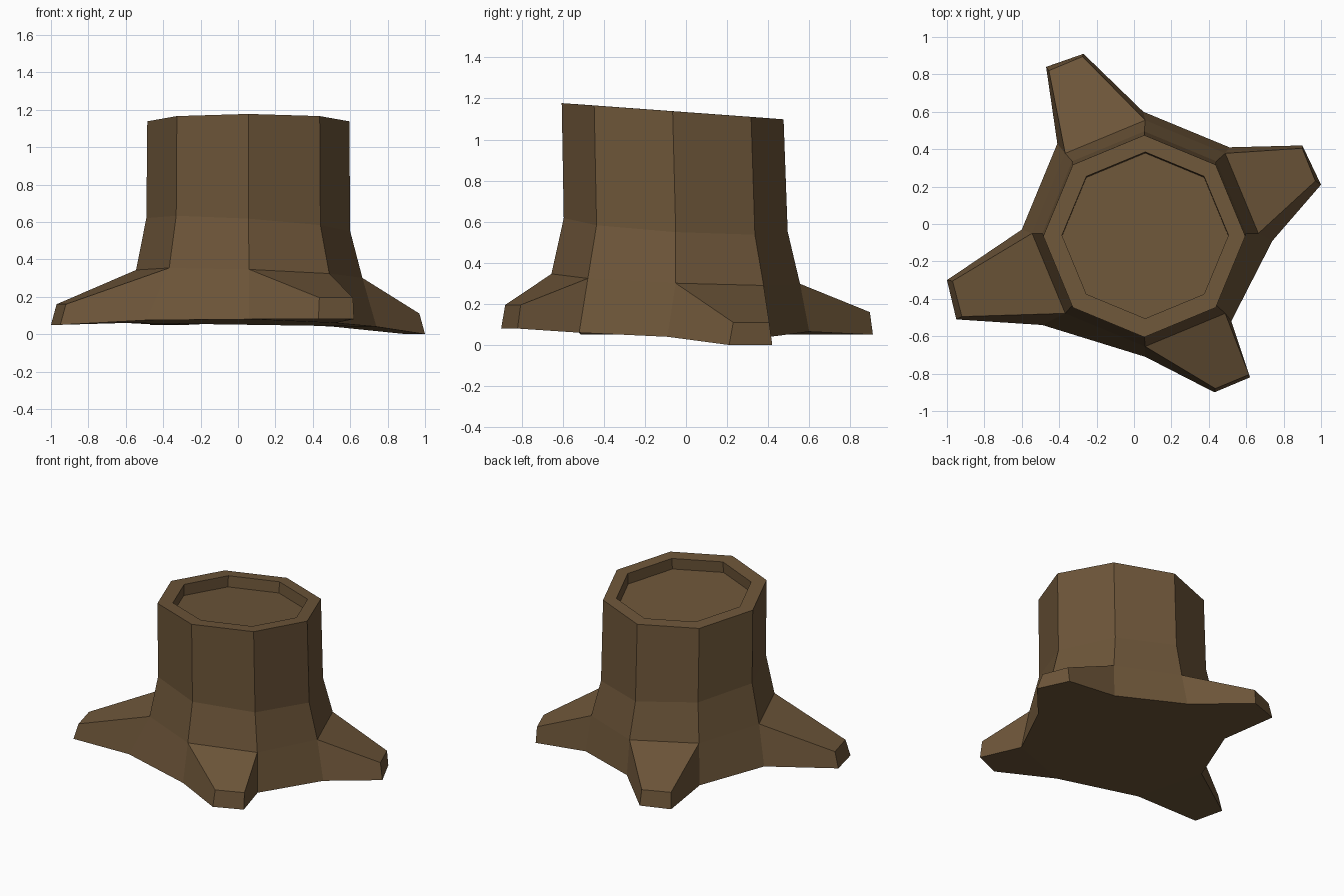
import bpy, bmesh, math

if "Cube" in bpy.data.objects:
    bpy.data.objects.remove(bpy.data.objects["Cube"])

bark = bpy.data.materials.new("brown bark")
bark.diffuse_color = (0.153, 0.092, 0.041, 1)
bark.use_nodes = True
bark.node_tree.nodes["Principled BSDF"].inputs["Base Color"].default_value = bark.diffuse_color

bm = bmesh.new()


def ring(cx, cy, r, z, tilt_x, tilt_y):
    """Eight-sided ring on a slightly tilted plane."""
    verts = []
    for i in range(8):
        a = i * math.pi / 4
        dx, dy = r * math.cos(a), r * math.sin(a)
        verts.append(bm.verts.new((cx + dx, cy + dy, z + tilt_x * dx + tilt_y * dy)))
    return verts


def bridge(lower, upper, skip=()):
    for i in range(8):
        j = (i + 1) % 8
        if i not in skip:
            bm.faces.new((lower[i], lower[j], upper[j], upper[i]))


# Trunk rings, from the ground up, then over the rim into the hollow
base = [bm.verts.new(p) for p in (
    (0.74, -0.09, 0.04), (0.51, 0.41, 0.04), (0.05, 0.60, 0.065), (-0.41, 0.43, 0.05),
    (-0.60, -0.03, 0.06), (-0.49, -0.54, 0.075), (0.06, -0.71, 0.08), (0.52, -0.52, 0.06))]
flare = ring(0.06, -0.05, 0.605, 0.322, -0.035, -0.04)
waist = ring(0.055, -0.05, 0.545, 0.585, -0.065, -0.06)
rim = ring(0.055, -0.065, 0.54, 1.138, 0, -0.073)
lip = ring(0.06, -0.06, 0.445, 1.138, 0, -0.073)
hollow = ring(0.06, -0.066, 0.445, 1.06, 0, -0.073)

bridge(base, flare, skip=(0, 2, 4, 6))
bridge(flare, waist)
bridge(waist, rim)
bridge(rim, lip)
bridge(lip, hollow)
bm.faces.new(hollow)

# Roots: (lower tip a, lower tip b, upper tip a, upper tip b, low z, high z)
roots = {
    0: ((1.0, 0.21), (0.90, 0.42), (0.97, 0.23), (0.90, 0.405), 0.0, 0.11),
    2: ((-0.27, 0.91), (-0.47, 0.84), (-0.275, 0.895), (-0.455, 0.82), 0.05, 0.16),
    4: ((-1.0, -0.30), (-0.95, -0.51), (-0.97, -0.305), (-0.92, -0.495), 0.05, 0.16),
    6: ((0.43, -0.90), (0.62, -0.82), (0.435, -0.88), (0.615, -0.805), 0.08, 0.195),
}
outline = []
for i, (la, lb, ua, ub, low, high) in roots.items():
    a, b = bm.verts.new((*la, low)), bm.verts.new((*lb, low))
    c, d = bm.verts.new((*ua, high)), bm.verts.new((*ub, high))
    j = i + 1
    bm.faces.new((flare[i], c, d, flare[j]))   # top
    bm.faces.new((c, a, b, d))                 # tip
    bm.faces.new((base[i], a, c, flare[i]))    # sides
    bm.faces.new((base[j], flare[j], d, b))
    bm.faces.new((base[i], base[j], b, a))     # underside
bm.faces.new(base[::-1])

bmesh.ops.recalc_face_normals(bm, faces=bm.faces[:])
mesh = bpy.data.meshes.new("tree_stump")
bm.to_mesh(mesh)
bm.free()
mesh.materials.append(bark)
stump = bpy.data.objects.new("tree_stump", mesh)
bpy.context.collection.objects.link(stump)
